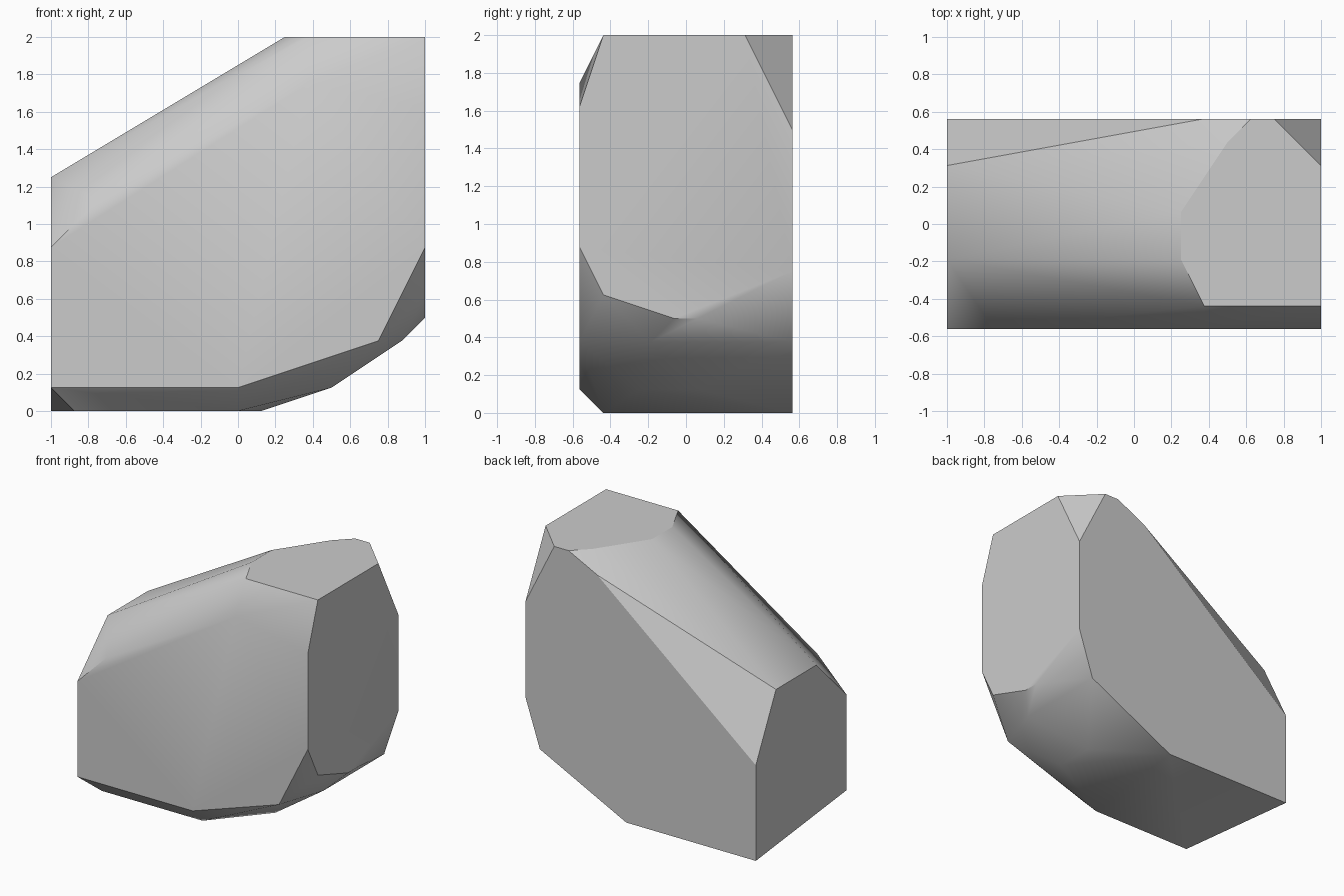
import bpy
import bmesh
import math

default_cube = bpy.data.objects.get("Cube")
if default_cube:
    bpy.data.objects.remove(default_cube, do_unlink=True)

UNIT = 0.125  # the boulder is chiselled on a coarse grid

# Corner points (x, z) of the cross-sections, from the front to the back
SECTIONS = {
    -4.5: [(-8, 1), (0, 1), (6, 3), (8, 7), (8, 13), (3, 14), (-6, 9), (-8, 7)],
    -3.5: [(-7, 0), (0, 0), (8, 5), (8, 16), (3, 16)],
    -2: [(4, 1)],
    -1.5: [(7, 3), (2, 16), (-8, 10)],
    -0.5: [(8, 4)],
    0.5: [(8, 4), (4, 1), (2, 16)],
    2.5: [(8, 16), (-8, 10)],
    3.5: [(4, 16)],
    4.5: [(-8, 0), (1, 0), (7, 3), (8, 6), (8, 12), (6, 16), (5, 16), (3, 15), (-8, 6)],
}


def make_material(name, colour):
    material = bpy.data.materials.new(name)
    material.use_nodes = True
    material.diffuse_color = colour
    shader = next(n for n in material.node_tree.nodes if n.type == 'BSDF_PRINCIPLED')
    shader.inputs["Base Color"].default_value = colour
    shader.inputs["Roughness"].default_value = 0.9
    return material


def make_hull(name, sections, material):
    """Wrap a convex skin around the section corners and merge flat facets."""
    bm = bmesh.new()
    for y, outline in sections.items():
        for x, z in outline:
            bm.verts.new((x * UNIT, y * UNIT, z * UNIT))
    bmesh.ops.convex_hull(bm, input=bm.verts[:])
    loose = [v for v in bm.verts if not v.link_faces]
    bmesh.ops.delete(bm, geom=loose, context='VERTS')
    bmesh.ops.dissolve_limit(bm, angle_limit=math.radians(0.5),
                             verts=bm.verts[:], edges=bm.edges[:])
    bmesh.ops.recalc_face_normals(bm, faces=bm.faces[:])
    mesh = bpy.data.meshes.new(name)
    bm.to_mesh(mesh)
    bm.free()
    mesh.materials.append(material)
    obj = bpy.data.objects.new(name, mesh)
    bpy.context.collection.objects.link(obj)
    return obj


# Boulder: one faceted stone with soft shading across the shallow edges
stone = make_material("stone grey", (0.6, 0.6, 0.6, 1.0))
boulder = make_hull("boulder", SECTIONS, stone)
bpy.ops.object.select_all(action='DESELECT')
boulder.select_set(True)
bpy.context.view_layer.objects.active = boulder
bpy.ops.object.shade_smooth_by_angle(angle=math.radians(30))
